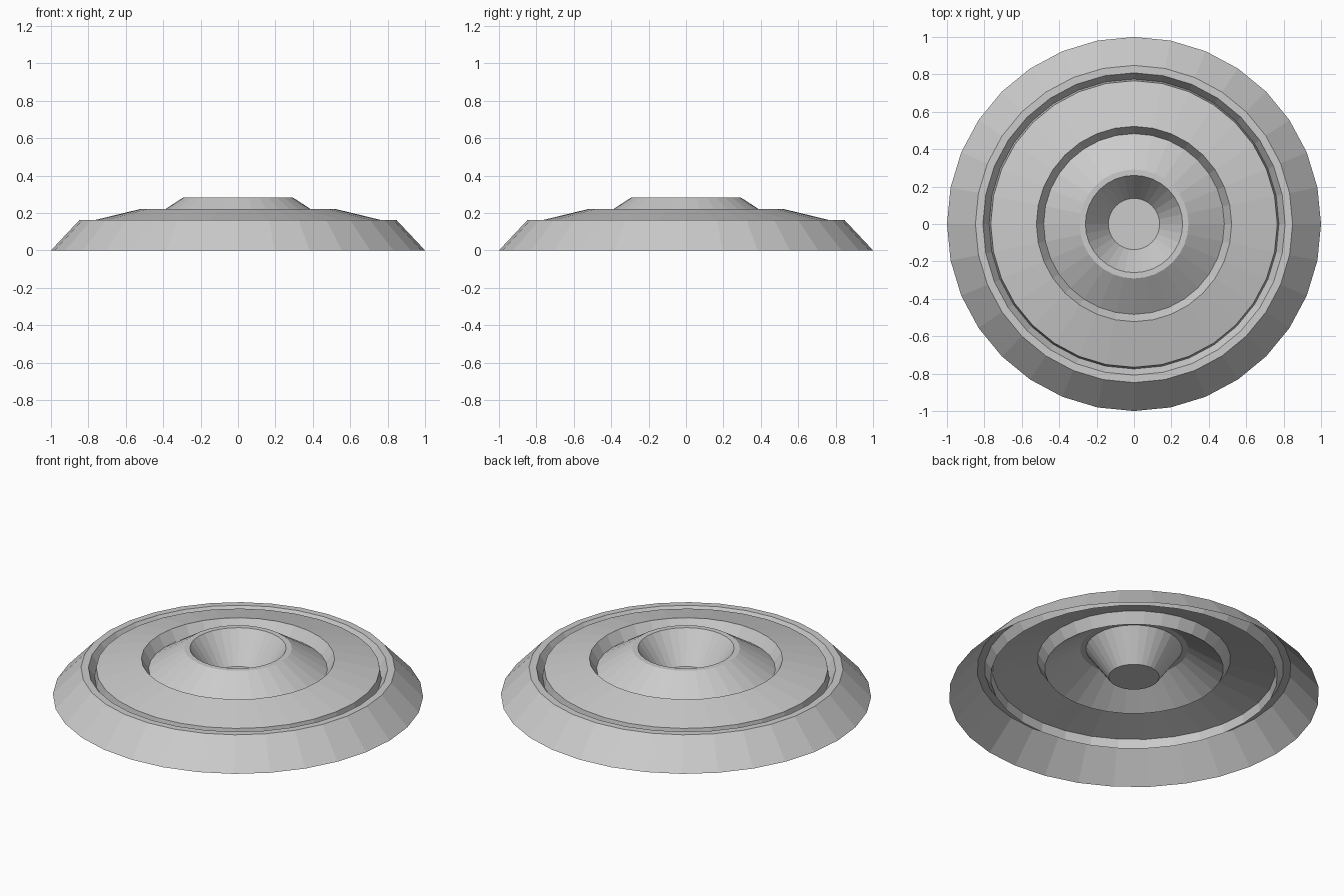
import bpy, bmesh
from math import cos, sin, tau

if "Cube" in bpy.data.objects:
    bpy.data.objects.remove(bpy.data.objects["Cube"])

SIDES = 32


def lathe(name, profile, cap=False):
    """Revolve (radius, height) points around z into a flat-shaded open shell."""
    bm = bmesh.new()
    rings = [[bm.verts.new((r * cos(tau * i / SIDES), r * sin(tau * i / SIDES), z))
              for i in range(SIDES)] for r, z in profile]
    for a, b in zip(rings, rings[1:]):
        for i in range(SIDES):
            j = (i + 1) % SIDES
            bm.faces.new((a[i], a[j], b[j], b[i]))
    if cap:
        bm.faces.new(rings[-1])
    mesh = bpy.data.meshes.new(name)
    bm.to_mesh(mesh)
    bm.free()
    obj = bpy.data.objects.new(name, mesh)
    bpy.context.collection.objects.link(obj)
    return obj


# Sloping outer skirt, flat lip and the outer wall of the groove
lathe("outer_skirt", [(1.0, 0.0), (0.848, 0.162), (0.808, 0.162), (0.775, 0.11)])

# Shallow dome between the two grooves
lathe("middle_dome", [(0.775, 0.11), (0.766, 0.162), (0.522, 0.221), (0.483, 0.16)])

# Raised hub with a conical well and a flat floor
lathe("centre_hub", [(0.483, 0.16), (0.291, 0.284), (0.26, 0.284), (0.137, 0.11)], cap=True)
